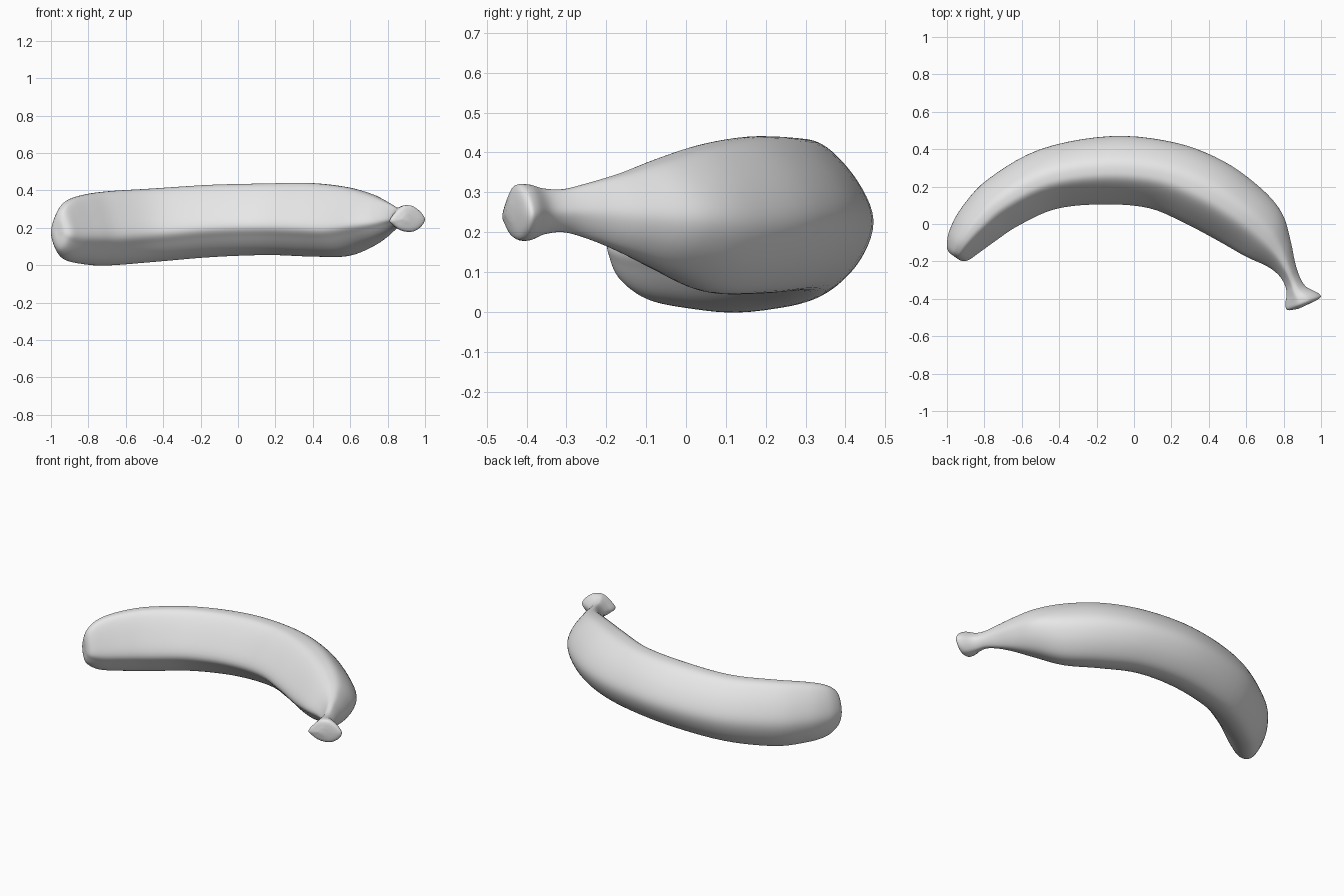
import bpy
import bmesh
from mathutils import Vector

default_cube = bpy.data.objects.get("Cube")
if default_cube:
    bpy.data.objects.remove(default_cube, do_unlink=True)


def smooth_points(points, steps, closed):
    """Pass a Catmull-Rom curve through points of any dimension."""
    count = len(points)
    result = []
    spans = count if closed else count - 1

    def pick(index):
        if closed:
            return points[index % count]
        return points[max(0, min(count - 1, index))]

    for span in range(spans):
        a, b, c, d = (Vector(pick(span + k)) for k in (-1, 0, 1, 2))
        for step in range(steps):
            t = step / steps
            bend = (2 * a - 5 * b + 4 * c - d) * t * t
            twist = (3 * b - a - 3 * c + d) * t ** 3
            result.append((2 * b + (c - a) * t + bend + twist) / 2)
    if not closed:
        result.append(Vector(points[-1]))
    return result


# Rounded five-sided section: across from inner to outer edge, then up
section = smooth_points([
    (0, .42), (.14, .7), (.34, .95), (.5, 1), (.68, .95), (.89, .73),
    (1, .47), (.91, .22), (.71, .03), (.5, 0), (.28, .08), (.1, .25),
], 5, True)

# Stations from blossom tip to stalk: outer x, y, inner x, y, top, bottom
stations = smooth_points([
    (-.965, -.17, -.945, -.185, .19, .17),
    (-.99, -.15, -.92, -.197, .25, .11),
    (-1, -.11, -.885, -.193, .3, .07),
    (-.985, -.03, -.83, -.155, .345, .03),
    (-.92, .09, -.74, -.09, .375, .01),
    (-.78, .24, -.62, -.01, .395, 0),
    (-.5, .4, -.42, .08, .41, .018),
    (-.12, .47, -.17, .105, .43, .045),
    (.22, .435, .08, .085, .437, .056),
    (.48, .335, .28, 0, .44, .048),
    (.68, .19, .45, -.09, .42, .05),
    (.79, .06, .6, -.175, .385, .1),
    (.835, -.08, .71, -.225, .35, .145),
    (.86, -.2, .775, -.275, .325, .18),
    (.885, -.28, .81, -.335, .308, .2),
    (.92, -.335, .815, -.385, .31, .195),
    (.985, -.37, .81, -.425, .32, .18),
    (.995, -.395, .82, -.46, .315, .185),
    (.93, -.43, .88, -.453, .27, .23),
], 5, False)

# Banana skin lofted through every station
bm = bmesh.new()
rings = []
for outer_x, outer_y, inner_x, inner_y, top, bottom in stations:
    inner = Vector((inner_x, inner_y, bottom))
    across = Vector((outer_x - inner_x, outer_y - inner_y, 0))
    up = Vector((0, 0, top - bottom))
    rings.append([bm.verts.new(inner + across * u + up * w) for u, w in section])

sides = len(section)
for near, far in zip(rings, rings[1:]):
    for i in range(sides):
        j = (i + 1) % sides
        bm.faces.new((near[i], near[j], far[j], far[i]))

# Close the blossom tip and the stalk end
bm.faces.new(rings[0])
bm.faces.new(rings[-1])
bmesh.ops.recalc_face_normals(bm, faces=bm.faces)
for face in bm.faces:
    face.smooth = True

mesh = bpy.data.meshes.new("banana")
bm.to_mesh(mesh)
bm.free()
banana = bpy.data.objects.new("banana", mesh)
bpy.context.collection.objects.link(banana)

# Plain light grey skin
skin = bpy.data.materials.new("light grey skin")
skin.use_nodes = True
grey = (.8, .8, .8, 1)
skin.diffuse_color = grey
for node in skin.node_tree.nodes:
    if node.type == "BSDF_PRINCIPLED":
        node.inputs["Base Color"].default_value = grey
mesh.materials.append(skin)
